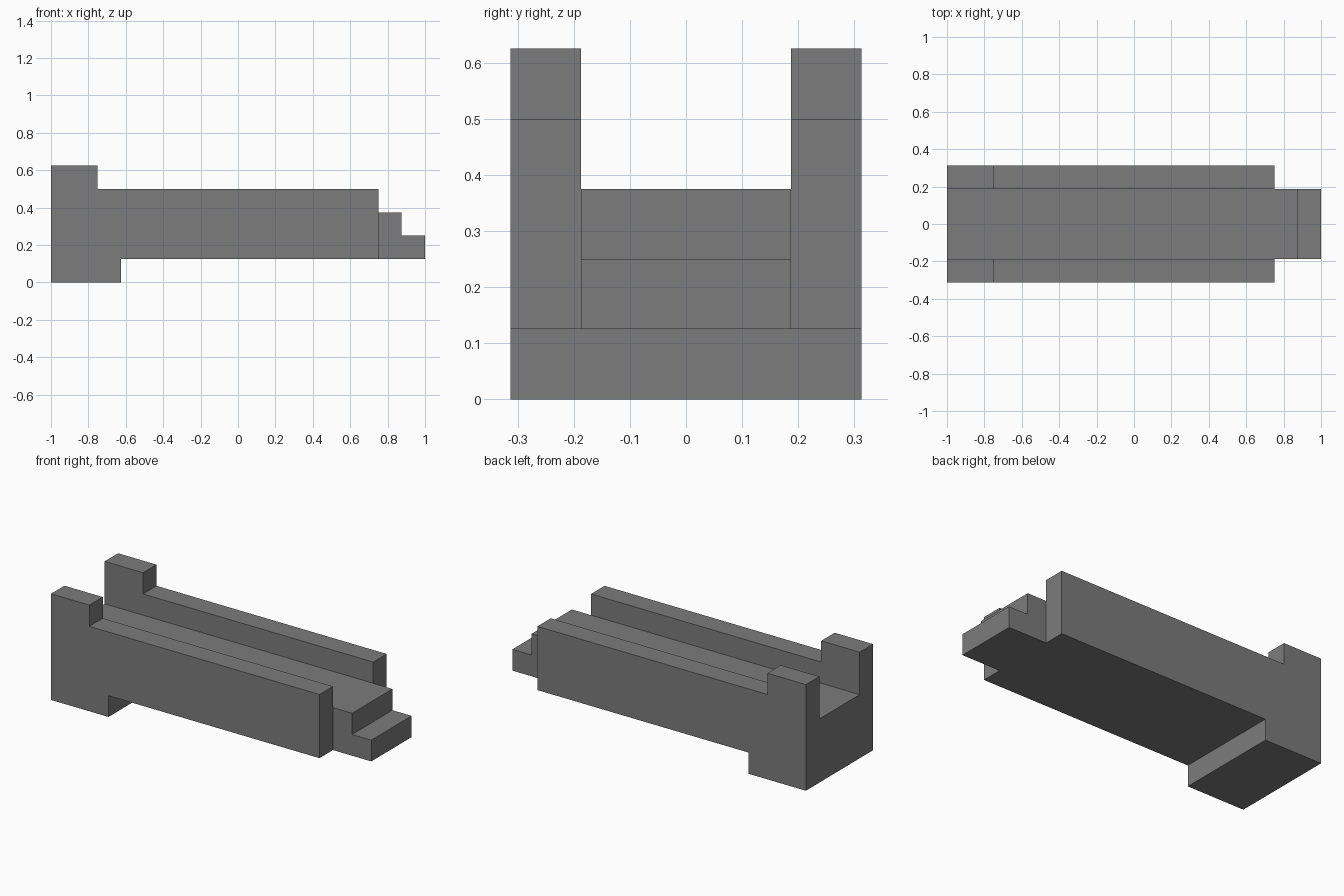
import bpy
import bmesh

cube = bpy.data.objects.get("Cube")
if cube:
    bpy.data.objects.remove(cube, do_unlink=True)

GREY = (0.2, 0.2, 0.2, 1.0)
HALF_WIDTH = 0.3125
CHANNEL = 0.1875      # half width of the channel and tongue

grey = bpy.data.materials.new("plain_grey")
grey.use_nodes = True
grey.diffuse_color = GREY
grey.node_tree.nodes["Principled BSDF"].inputs["Base Color"].default_value = GREY


def prism(name, profile, y0, y1):
    """Extrude an x-z profile from y0 to y1."""
    bm = bmesh.new()
    face = bm.faces.new([bm.verts.new((x, y0, z)) for x, z in profile])
    moved = bmesh.ops.extrude_face_region(bm, geom=[face])["geom"]
    verts = [v for v in moved if isinstance(v, bmesh.types.BMVert)]
    bmesh.ops.translate(bm, verts=verts, vec=(0, y1 - y0, 0))
    bmesh.ops.recalc_face_normals(bm, faces=bm.faces)
    mesh = bpy.data.meshes.new(name)
    bm.to_mesh(mesh)
    bm.free()
    mesh.materials.append(grey)
    obj = bpy.data.objects.new(name, mesh)
    bpy.context.collection.objects.link(obj)
    return obj


def cut(target, name, x0, x1, y0, y1, z0, z1):
    """Subtract a box from the target and discard the cutter."""
    cutter = prism(name, [(x0, z0), (x1, z0), (x1, z1), (x0, z1)], y0, y1)
    cutter.hide_render = True
    mod = target.modifiers.new(name, "BOOLEAN")
    mod.operation = "DIFFERENCE"
    mod.solver = "EXACT"
    mod.object = cutter
    bpy.context.view_layer.objects.active = target
    bpy.ops.object.modifier_apply(modifier=mod.name)
    bpy.data.objects.remove(cutter, do_unlink=True)


# Body: foot and raised posts at one end, stepped tongue at the other
body = prism("cradle_body", [
    (-1, 0), (-0.625, 0), (-0.625, 0.125), (1, 0.125), (1, 0.25),
    (0.875, 0.25), (0.875, 0.5), (-0.75, 0.5), (-0.75, 0.625), (-1, 0.625),
], -HALF_WIDTH, HALF_WIDTH)

# Open channel along the whole length
cut(body, "channel_cutter", -1.2, 1.2, -CHANNEL, CHANNEL, 0.375, 0.9)

# Shoulders either side of the tongue
cut(body, "right_shoulder_cutter", 0.75, 1.2, -0.5, -CHANNEL, -0.1, 0.9)
cut(body, "left_shoulder_cutter", 0.75, 1.2, CHANNEL, 0.5, -0.1, 0.9)
